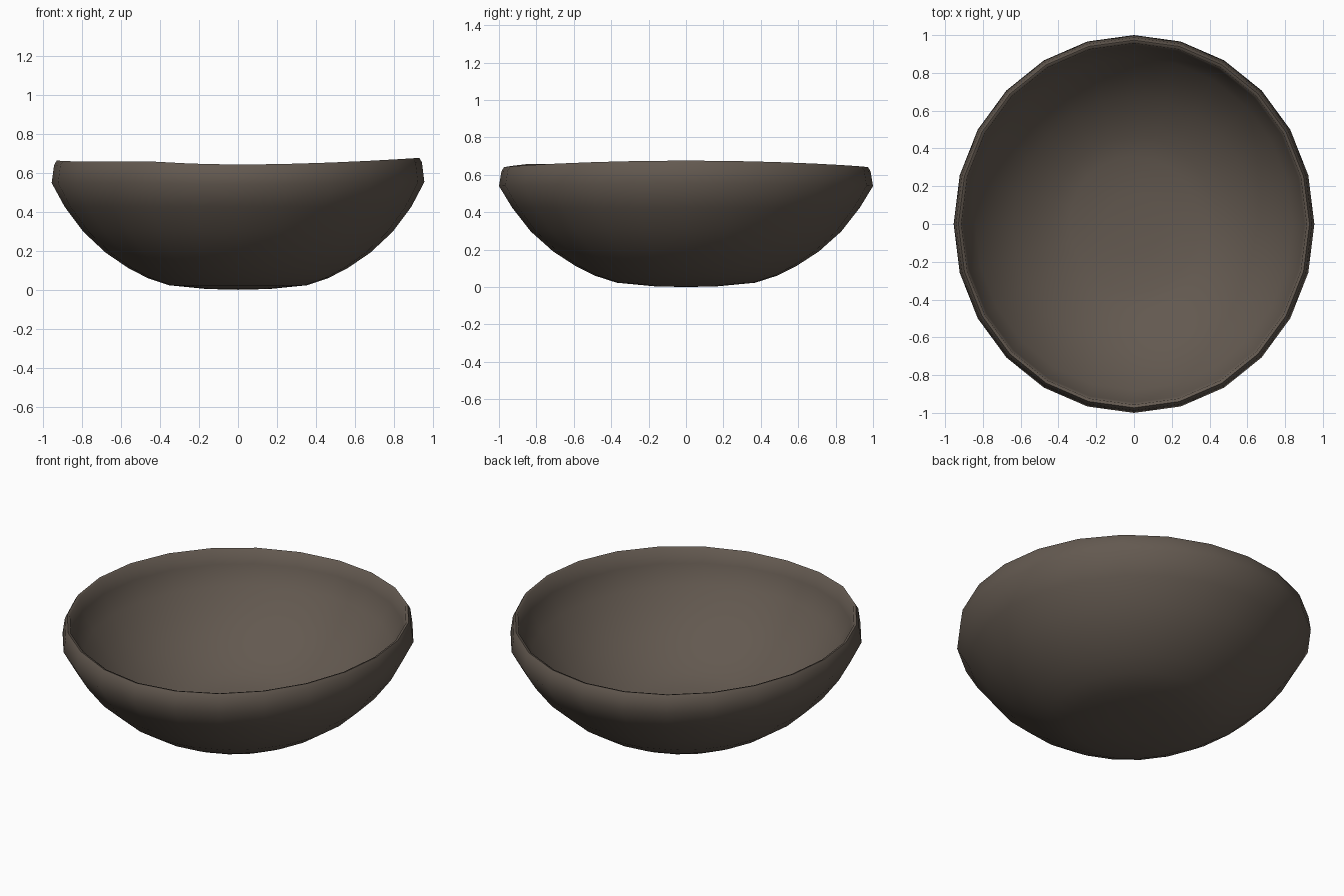
import bpy, bmesh, math

cube = bpy.data.objects.get("Cube")
if cube:
    bpy.data.objects.remove(cube)

SIDES = 24
WIDTH, DEPTH = 0.955, 1.0      # half sizes of the oval rim

# Radius and height, from the outer base over the rim to the inner floor
PROFILE = [(0.17, 0.004), (0.37, 0.023), (0.485, 0.06), (0.59, 0.112),
           (0.71, 0.19), (0.83, 0.297), (0.93, 0.425), (1.0, 0.545),
           (0.987, 0.632), (0.973, 0.655), (0.957, 0.65), (0.945, 0.565),
           (0.88, 0.459), (0.784, 0.337), (0.673, 0.237), (0.56, 0.164),
           (0.461, 0.115), (0.358, 0.082), (0.163, 0.064)]


def rim_lift(a):
    """Gentle hand-made waviness of the rim."""
    off = a - math.radians(238)
    bump = 0.014 * math.cos(3 * off) ** 2 if abs(off) < math.pi / 6 else 0
    return 0.007 * math.cos(a) + 0.014 * math.cos(2 * a) + bump


def ring(bm, radius, height):
    verts = []
    for i in range(SIDES):
        a = 2 * math.pi * i / SIDES
        lift = rim_lift(a) * max(0, min(1, (height - 0.5) / 0.13))
        verts.append(bm.verts.new((WIDTH * radius * math.cos(a),
                                   DEPTH * radius * math.sin(a), height + lift)))
    return verts


def cap(bm, loop, height):
    centre = bm.verts.new((0, 0, height))
    for i in range(SIDES):
        bm.faces.new((centre, loop[i], loop[(i + 1) % SIDES]))


# Bowl shell
bm = bmesh.new()
rings = [ring(bm, r, z) for r, z in PROFILE]
for low, high in zip(rings, rings[1:]):
    for i in range(SIDES):
        j = (i + 1) % SIDES
        bm.faces.new((low[i], low[j], high[j], high[i]))
cap(bm, rings[0], 0)
cap(bm, rings[-1], 0.06)
bmesh.ops.recalc_face_normals(bm, faces=bm.faces)

mesh = bpy.data.meshes.new("bowl")
bm.to_mesh(mesh)
bm.free()
bowl = bpy.data.objects.new("bowl", mesh)
bpy.context.collection.objects.link(bowl)

# Dark brown clay
clay = bpy.data.materials.new("dark brown clay")
clay.use_nodes = True
colour = (0.125, 0.1, 0.08, 1)
clay.diffuse_color = colour
clay.node_tree.nodes["Principled BSDF"].inputs["Base Color"].default_value = colour
mesh.materials.append(clay)

# Smooth surface
bpy.ops.object.select_all(action="DESELECT")
bowl.select_set(True)
bpy.context.view_layer.objects.active = bowl
bpy.ops.object.shade_smooth_by_angle(angle=math.radians(75))
